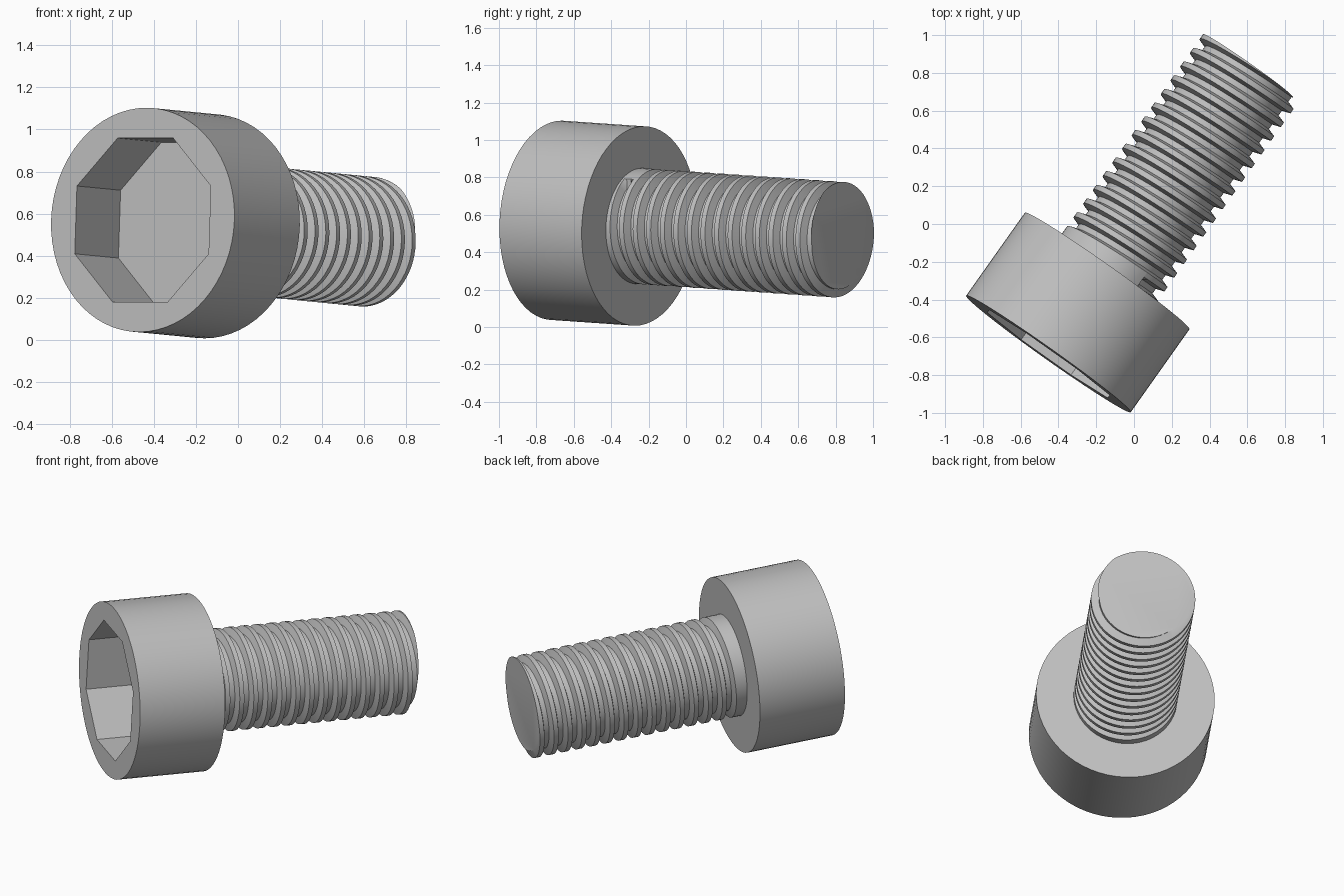
import bpy, bmesh
from math import sin, cos, pi, radians
from mathutils import Vector, Matrix

cube = bpy.data.objects.get("Cube")
if cube:
    bpy.data.objects.remove(cube, do_unlink=True)

# Bolt frame: local z runs from the head face to the tip, local x is up
axis = Vector((0.577, 0.815, -0.056)).normalized()
side = axis.cross(Vector((0, 0, 1))).normalized()
up = side.cross(axis)
frame = Matrix((up, side, axis)).transposed().to_4x4()
frame.translation = (-0.453, -0.688, 0.57)

HEAD_R, HEAD_LEN = 0.534, 0.539
SOCKET_R, SOCKET_DEPTH = 0.422, 0.36
TIP = 1.858
CREST, ROOT, PITCH = 0.31, 0.265, 0.089
GROOVE_IN, GROOVE_OUT = 0.015, 0.030   # half widths of groove floor and mouth
START, START_ANGLE = 0.582, radians(35)
SIDES = 64

steel = bpy.data.materials.new("steel grey")
steel.use_nodes = True
colour = (0.53, 0.53, 0.53, 1)
steel.diffuse_color = colour
steel.node_tree.nodes["Principled BSDF"].inputs["Base Color"].default_value = colour


def polar(r, angle, z):
    return Vector((r * cos(angle), r * sin(angle), z))


def finish(bm, name):
    bmesh.ops.remove_doubles(bm, verts=bm.verts, dist=0.0002)
    bmesh.ops.recalc_face_normals(bm, faces=bm.faces)
    mesh = bpy.data.meshes.new(name)
    bm.to_mesh(mesh)
    bm.free()
    mesh.materials.append(steel)
    obj = bpy.data.objects.new(name, mesh)
    obj.matrix_world = frame
    bpy.context.collection.objects.link(obj)
    bpy.ops.object.select_all(action='DESELECT')
    obj.select_set(True)
    bpy.context.view_layer.objects.active = obj
    bpy.ops.object.shade_smooth_by_angle(angle=radians(30))
    return obj


def ring(bm, r, z, count, turn):
    return [bm.verts.new(polar(r, turn + 2 * pi * i / count, z)) for i in range(count)]


def wall(bm, a, b):
    n = len(a)
    for i in range(n):
        bm.faces.new((a[i], a[(i + 1) % n], b[(i + 1) % n], b[i]))


# Head: cylinder with an eight-sided socket
bm = bmesh.new()
turn = pi / 8
front = ring(bm, HEAD_R, 0, SIDES, turn)
back = ring(bm, HEAD_R, HEAD_LEN, SIDES, turn)
mouth = ring(bm, SOCKET_R, 0, 8, turn)
floor = ring(bm, SOCKET_R, SOCKET_DEPTH, 8, turn)
wall(bm, front, back)
wall(bm, mouth, floor)
bm.faces.new(back)
bm.faces.new(floor)
step = SIDES // 8
for i in range(8):
    arc = [front[(i * step + k) % SIDES] for k in range(step + 1)]
    bm.faces.new(arc + [mouth[(i + 1) % 8], mouth[i]])
finish(bm, "bolt_head")


# Shank: cylinder with a right-hand helical groove cut off flat at the tip
def thread_radius(z, lead):
    turns = (z - START - lead) / PITCH
    d = abs(turns - round(turns)) * PITCH
    f = min(1, max(0, (d - GROOVE_IN) / (GROOVE_OUT - GROOVE_IN)))
    return ROOT + (CREST - ROOT) * f


bm = bmesh.new()
TURNS = int((TIP - START) / PITCH) + 3
columns = []
for j in range(SIDES + 1):
    angle = START_ANGLE + 2 * pi * j / SIDES
    lead = PITCH * j / SIDES
    col = [bm.verts.new(polar(CREST, angle, HEAD_LEN - 0.01))]
    for k in range(TURNS):
        for off in (-GROOVE_OUT, -GROOVE_IN, GROOVE_IN, GROOVE_OUT):
            z = min(TIP, START + lead + k * PITCH + off)
            r = CREST if j == 0 and k == 0 else thread_radius(z, lead)
            col.append(bm.verts.new(polar(r, angle, z)))
    columns.append(col)
for a, b in zip(columns, columns[1:]):
    for i in range(len(a) - 1):
        bm.faces.new((a[i], b[i], b[i + 1], a[i + 1]))
bm.faces.new([col[-1] for col in columns[:-1]])
finish(bm, "threaded_shank")
